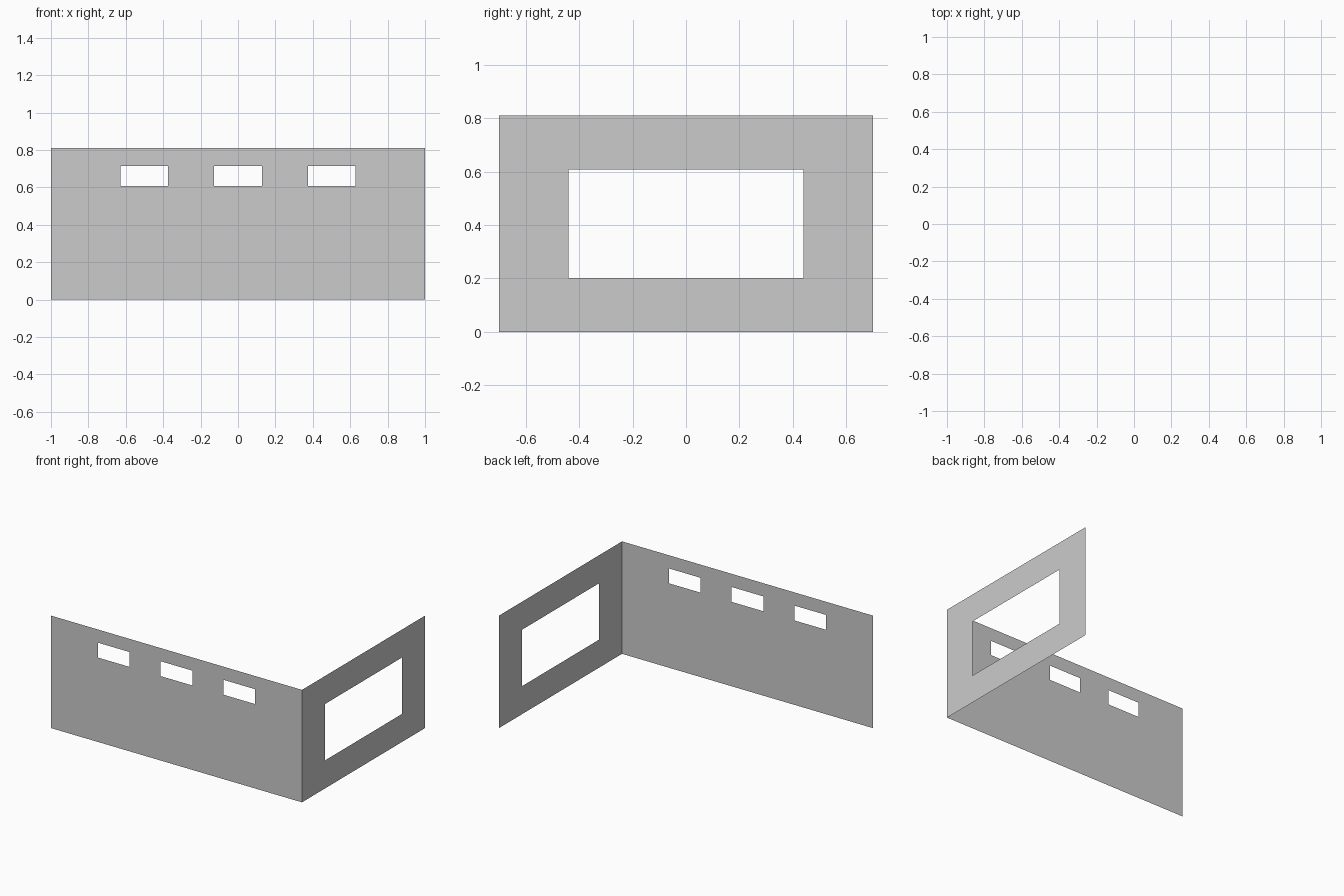
import bpy, bmesh
from mathutils import Vector

if "Cube" in bpy.data.objects:
    bpy.data.objects.remove(bpy.data.objects["Cube"])

HX, HY, H = 1.0, 0.7, 0.81


def wall(name, us, zs, holes, place):
    """Thin sheet wall made from a grid of panels, leaving the hole cells open."""
    bm = bmesh.new()
    grid = [[bm.verts.new(place(u, z)) for z in zs] for u in us]
    for i in range(len(us) - 1):
        for j in range(len(zs) - 1):
            if (i, j) not in holes:
                bm.faces.new((grid[i][j], grid[i + 1][j],
                              grid[i + 1][j + 1], grid[i][j + 1]))
    # merge the coplanar panels into large flat faces
    bmesh.ops.dissolve_limit(bm, angle_limit=0.01,
                             verts=bm.verts[:], edges=bm.edges[:])
    mesh = bpy.data.meshes.new(name)
    bm.to_mesh(mesh)
    bm.free()
    obj = bpy.data.objects.new(name, mesh)
    bpy.context.collection.objects.link(obj)
    return obj


# long front wall with three small high windows
us = [-HX]
for c in (-0.5, 0.0, 0.5):
    us += [c - 0.127, c + 0.127]
us.append(HX)
wall("front_wall", us, [0, 0.608, 0.715, H], {(1, 1), (3, 1), (5, 1)},
     lambda u, z: Vector((u, -HY, z)))

# right side wall with one large window
wall("side_wall", [-HY, -0.44, 0.44, HY], [0, 0.202, 0.608, H], {(1, 1)},
     lambda u, z: Vector((HX, u, z)))
